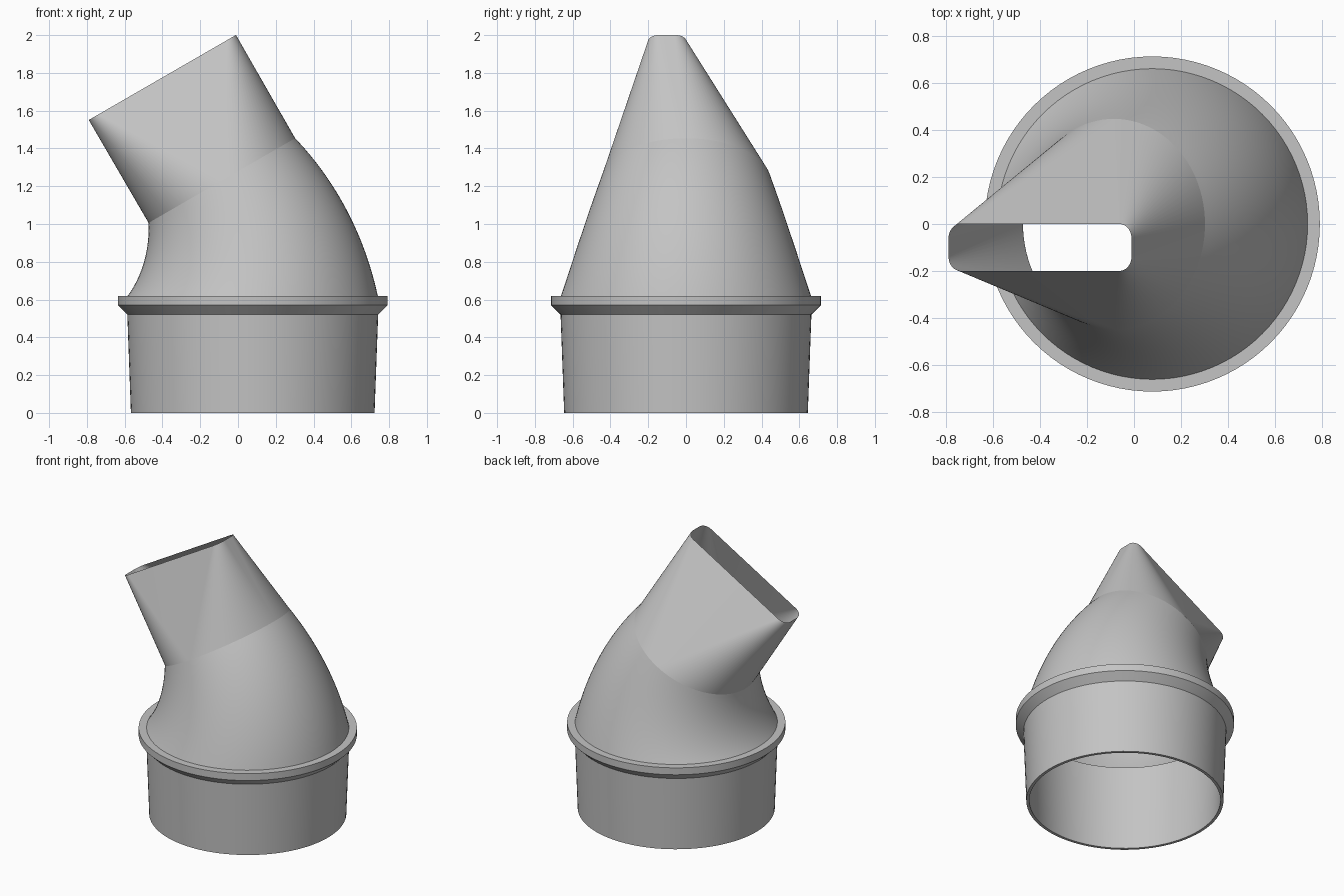
import bpy, bmesh, math
from mathutils import Vector

cube = bpy.data.objects.get("Cube")
if cube:
    bpy.data.objects.remove(cube, do_unlink=True)

grey = bpy.data.materials.new("plain_grey")
grey.use_nodes = True
colour = (0.55, 0.55, 0.55, 1)
grey.diffuse_color = colour
grey.node_tree.nodes["Principled BSDF"].inputs["Base Color"].default_value = colour

STEPS = 24                    # segments in each quarter turn
AXIS_X = 0.078                # centre line of the collar
TOP_Z = 0.62                  # top of the collar
BEND = 1.22                   # radius of the elbow's centre line
TILT = math.radians(30)
R_LOW, R_HIGH = 0.662, 0.448  # elbow radius at each end


def ring(centre, tilt, radius, half_u=0, half_y=0):
    """Four quarter arcs, pushed apart by the half sizes, in a tilted plane."""
    u = Vector((math.cos(tilt), 0, math.sin(tilt)))
    y = Vector((0, 1, 0))
    points = []
    for quarter, (su, sy) in enumerate([(1, 1), (-1, 1), (-1, -1), (1, -1)]):
        for i in range(STEPS + 1):
            a = (quarter + i / STEPS) * math.pi / 2
            points.append(centre + u * (su * half_u + radius * math.cos(a))
                          + y * (sy * half_y + radius * math.sin(a)))
    return points


def loft(name, rings, closed=False):
    """Skin consecutive rings; merged points turn spare quads into triangles."""
    bm = bmesh.new()
    rows = [[bm.verts.new(p) for p in r] for r in rings]
    pairs = list(zip(rows, rows[1:]))
    if closed:
        pairs.append((rows[-1], rows[0]))
    for low, high in pairs:
        for i in range(len(low)):
            j = (i + 1) % len(low)
            bm.faces.new((low[i], low[j], high[j], high[i]))
    bmesh.ops.remove_doubles(bm, verts=bm.verts, dist=0.0001)
    mesh = bpy.data.meshes.new(name)
    bm.to_mesh(mesh)
    bm.free()
    mesh.materials.append(grey)
    obj = bpy.data.objects.new(name, mesh)
    bpy.context.collection.objects.link(obj)
    bpy.ops.object.select_all(action="DESELECT")
    obj.select_set(True)
    bpy.context.view_layer.objects.active = obj
    bpy.ops.object.shade_smooth_by_angle(angle=math.radians(25))
    return obj


# Hollow tapered collar with a chamfered flange
profile = [(0.645, 0), (0.664, 0.52), (0.714, 0.57), (0.714, TOP_Z),
           (0.645, TOP_Z), (0.625, 0)]
loft("collar", [ring(Vector((AXIS_X, 0, z)), 0, r) for r, z in profile], closed=True)

# Narrowing elbow swept around a pivot
pivot = Vector((AXIS_X - BEND, 0, TOP_Z))
sections = []
for i in range(25):
    f = i / 24
    t = TILT * f
    centre = pivot + BEND * Vector((math.cos(t), 0, math.sin(t)))
    sections.append(ring(centre, t, R_LOW + (R_HIGH - R_LOW) * f))
loft("elbow", sections)

# Round-to-slot spout, offset towards the front
CORNER = 0.06
axis = Vector((-math.sin(TILT), 0, math.cos(TILT)))
mouth = centre + axis * 0.63 + Vector((0, -0.1, 0))
loft("spout", [sections[-1],
               ring(mouth, TILT, CORNER, 0.45 - CORNER, 0.1 - CORNER)])
